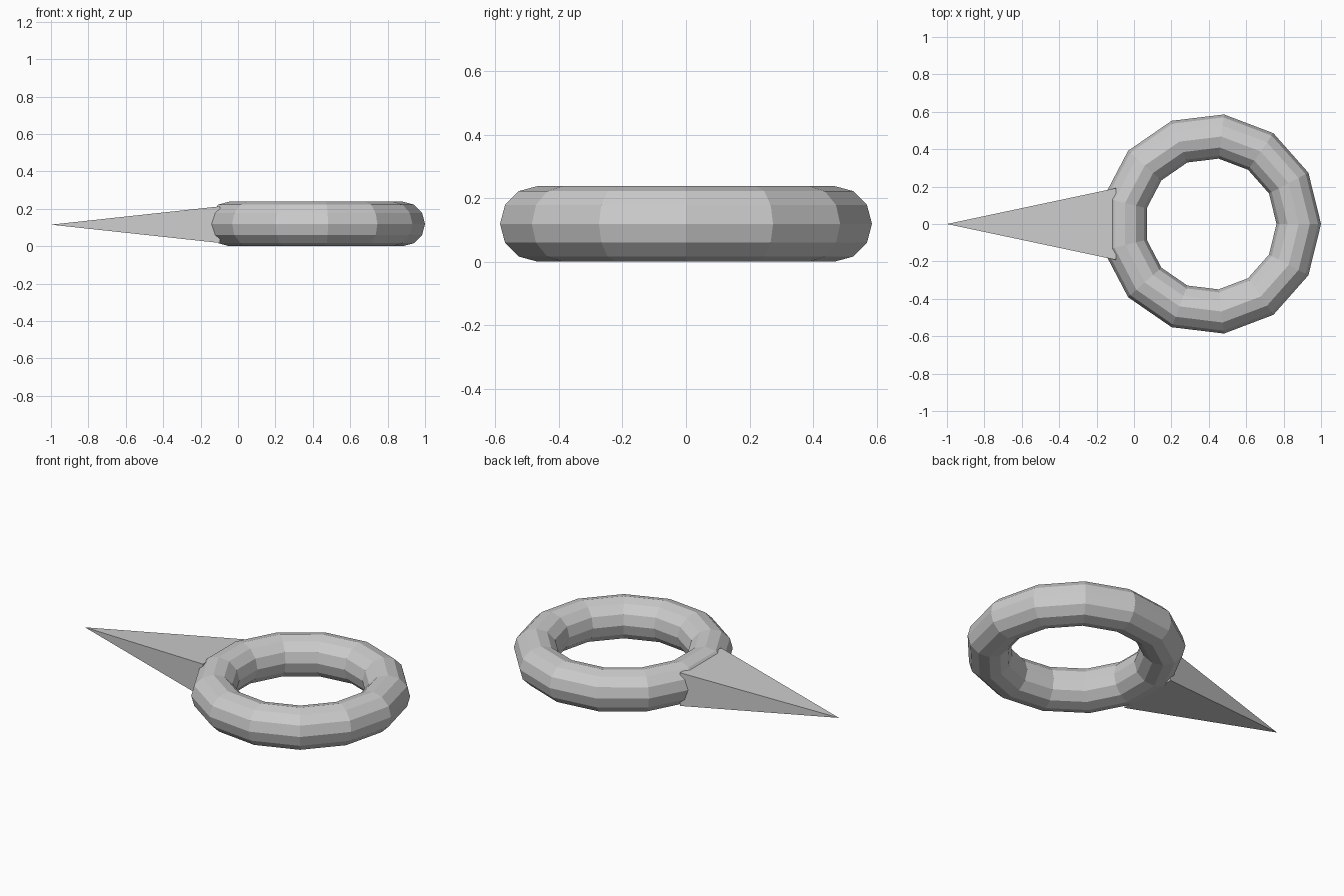
import bpy
from math import pi

if "Cube" in bpy.data.objects:
    bpy.data.objects.remove(bpy.data.objects["Cube"])

# Ring: 13-sided torus with a 12-sided tube
bpy.ops.mesh.primitive_torus_add(major_segments=13, minor_segments=12,
                                 major_radius=0.471, minor_radius=0.119,
                                 location=(0.41, 0, 0.119))
ring = bpy.context.object
ring.name = "ring"

# Spike: flattened four-sided cone pointing to -x, base sunk into the ring
half_w, half_h, base_x, tip_x = 0.192, 0.098, -0.095, -1.0
bpy.ops.mesh.primitive_cone_add(vertices=4, radius1=2 ** 0.5, radius2=0, depth=1)
spike = bpy.context.object
spike.name = "spike"
me = spike.data
from mathutils import Matrix
me.transform(Matrix.Rotation(pi / 4, 4, 'Z'))
me.transform(Matrix.Rotation(-pi / 2, 4, 'Y'))
me.transform(Matrix.Diagonal((base_x - tip_x, half_w, half_h, 1)))
me.transform(Matrix.Translation(((base_x + tip_x) / 2, 0, 0.115)))
